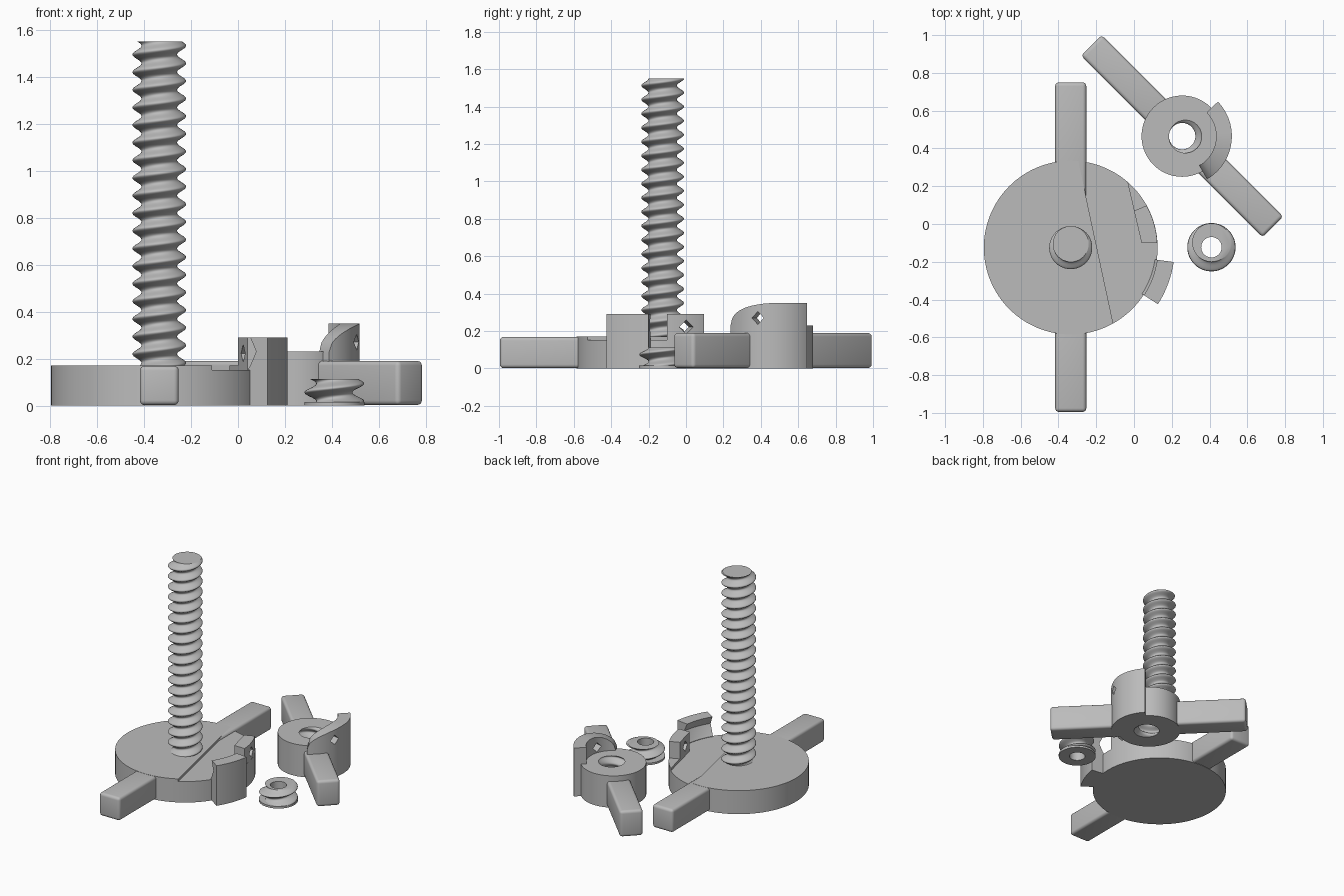
import bpy, bmesh
from math import sin, cos, pi, radians, sqrt
from mathutils import Vector

if "Cube" in bpy.data.objects:
    bpy.data.objects.remove(bpy.data.objects["Cube"])

grey = bpy.data.materials.new("plain grey")
grey.use_nodes = True
grey.diffuse_color = (0.5, 0.5, 0.5, 1)
grey.node_tree.nodes["Principled BSDF"].inputs["Base Color"].default_value = (0.5, 0.5, 0.5, 1)

BASE = Vector((-0.335, -0.125))
NUT = Vector((0.255, 0.465))
PLUG = Vector((0.41, -0.123))
PITCH = 0.075


def select(ob):
    bpy.ops.object.select_all(action='DESELECT')
    ob.select_set(True)
    bpy.context.view_layer.objects.active = ob


def loft(name, rings):
    """Closed solid through a list of equal-sized point rings."""
    bm = bmesh.new()
    loops = [[bm.verts.new(p) for p in ring] for ring in rings]
    n = len(loops[0])
    for a, b in zip(loops, loops[1:]):
        for i in range(n):
            j = (i + 1) % n
            bm.faces.new((a[i], a[j], b[j], b[i]))
    bm.faces.new(loops[0])
    bm.faces.new(loops[-1])
    bmesh.ops.recalc_face_normals(bm, faces=bm.faces)
    me = bpy.data.meshes.new(name)
    bm.to_mesh(me)
    bm.free()
    me.materials.append(grey)
    ob = bpy.data.objects.new(name, me)
    bpy.context.collection.objects.link(ob)
    return ob


def prism(name, pts, z0, z1):
    return loft(name, [[(x, y, z) for x, y in pts] for z in (z0, z1)])


def circle(c, r, n=96, a0=0.0, a1=2 * pi, closed=True):
    steps = n if closed else n - 1
    return [(c[0] + r * cos(a0 + (a1 - a0) * i / steps),
             c[1] + r * sin(a0 + (a1 - a0) * i / steps)) for i in range(n)]


def screw(name, c, r, off, z0, z1):
    """Thread made by twisting an off-centre circle upward."""
    steps = round((z1 - z0) / PITCH * 24)
    rings = []
    for k in range(steps + 1):
        z = z0 + (z1 - z0) * k / steps
        a = pi / 2 + 2 * pi * (z - z1) / PITCH
        mid = (c[0] + off * cos(a), c[1] + off * sin(a))
        rings.append([(x, y, z) for x, y in circle(mid, r, 40)])
    return loft(name, rings)


def sector(name, c, a0, a1, profile, n=28):
    """Sweep an (r, z) profile around c; the profile may vary with t."""
    rings = []
    for i in range(n + 1):
        t = i / n
        a = radians(a0 + (a1 - a0) * t)
        rings.append([(c[0] + r * cos(a), c[1] + r * sin(a), z) for r, z in profile(t)])
    return loft(name, rings)


def cut(ob, cutter):
    m = ob.modifiers.new("cut", 'BOOLEAN')
    m.operation, m.solver, m.object = 'DIFFERENCE', 'EXACT', cutter
    select(ob)
    bpy.ops.object.modifier_apply(modifier=m.name)
    bpy.data.objects.remove(cutter)


def diamond_hole(ob, c, angle, r0, r1, z, s):
    """Radial diamond-shaped hole."""
    d = Vector((cos(angle), sin(angle), 0))
    side = Vector((-d.y, d.x, 0))
    mid = Vector((c[0], c[1], z))
    rings = [[mid + d * r + side * u * s + Vector((0, 0, v * s))
              for u, v in ((1, 0), (0, 1), (-1, 0), (0, -1))] for r in (r0, r1)]
    cut(ob, loft("hole_cutter", rings))


def bar(name, start, end, width, height):
    """Rounded rectangular handle between two plan points."""
    a, b = Vector(start), Vector(end)
    d = (b - a).normalized()
    s = Vector((-d.y, d.x)) * width / 2
    ob = prism(name, [a + s, b + s, b - s, a - s], 0.002, height)
    m = ob.modifiers.new("round", 'BEVEL')
    m.width, m.segments = 0.02, 4
    select(ob)
    bpy.ops.object.modifier_apply(modifier=m.name)
    return ob


# Base disc with a shallow channel on its top
disc = prism("base_disc", circle(BASE, 0.46, 128), 0, 0.17)
channel = [(-0.335, 0.52), (-0.09, -0.62), (0.3, -0.62), (0.3, -0.1), (0.04, -0.1), (-0.06, 0.33)]
cut(disc, prism("channel_cutter", channel, 0.152, 0.3))
bar("base_handle_back", (BASE.x, 0.08), (BASE.x, 0.75), 0.165, 0.169)
bar("base_handle_front", (BASE.x, -0.4), (BASE.x, -0.995), 0.165, 0.169)
screw("base_screw", BASE, 0.095, 0.019, 0.15, 1.55)

# Catches at the edge of the base: inner block and grooved outer guide
rim = circle(BASE, 0.459, 16, radians(3), radians(29), closed=False)
block = prism("base_catch", [(0.0, 0.07), (0.04, -0.1)] + rim, 0.14, 0.29)
diamond_hole(block, BASE, radians(16), 0.25, 0.6, 0.222, 0.038)
sector("base_guide", BASE, -8, -33, lambda t: [
    (0.45, 0), (0.55, 0), (0.55, 0.29), (0.462, 0.29), (0.492, 0.23), (0.462, 0.17), (0.45, 0.155)])

# Wing nut with a threaded bore, two arms and a ramped catch
nut = prism("nut_body", circle(NUT, 0.215), 0, 0.23)
cut(nut, screw("bore_cutter", NUT, 0.087, 0.017, -0.05, 0.25))
diag = Vector((1, -1)).normalized()
for label, s in (("right", -1), ("left", 1)):
    bar("nut_arm_" + label, NUT + diag * 0.13 * s, NUT + diag * 0.68 * s, 0.155, 0.19)


def ramp(t):
    u = min(t / 0.62, 1)
    z = 0.225 + 0.125 * sqrt(1 - (1 - u) ** 2)
    return [(0.18, 0), (0.263, 0), (0.263, z), (0.18, z)]


catch = sector("nut_catch", NUT, -60, 44, ramp)
diamond_hole(catch, NUT, radians(-18), 0.1, 0.4, 0.27, 0.034)

# Small loose threaded plug with a flange and a plain bore
for part in (screw("plug_thread", PLUG, 0.102, 0.025, 0.005, 0.112),
             prism("plug_flange", circle(PLUG, 0.128), 0, 0.015)):
    cut(part, prism("bore_cutter", circle(PLUG, 0.054, 48), -0.1, 0.3))

# Smooth curved faces while keeping edges crisp
for ob in bpy.context.collection.objects:
    if ob.type == 'MESH':
        select(ob)
        bpy.ops.object.shade_smooth_by_angle(angle=radians(30))
